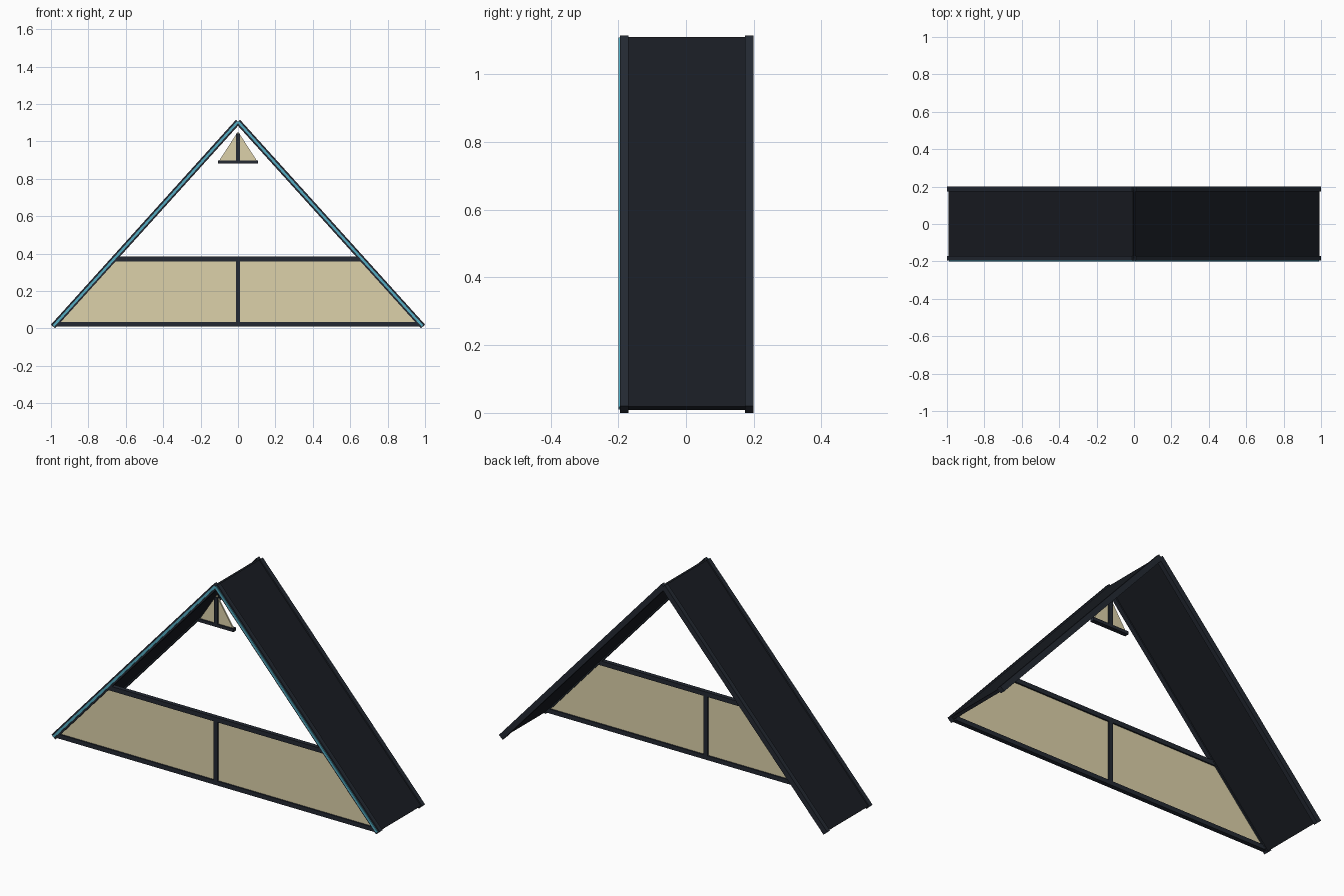
import bpy, bmesh, math
from mathutils import Vector

if "Cube" in bpy.data.objects:
    bpy.data.objects.remove(bpy.data.objects["Cube"])


def material(name, rgb):
    m = bpy.data.materials.new(name)
    m.diffuse_color = (*rgb, 1)
    m.use_nodes = True
    m.node_tree.nodes["Principled BSDF"].inputs["Base Color"].default_value = m.diffuse_color
    return m


DARK = material("dark_roofing", (0.010, 0.012, 0.017))
FRAME = material("dark_frame", (0.017, 0.022, 0.032))
CYAN = material("cyan_light", (0.09, 0.42, 0.55))
GLASS = material("warm_glass", (0.72, 0.64, 0.40))


def prism(name, profile, y0, y1, mat):
    """Extrude an x-z outline from y0 to y1."""
    bm = bmesh.new()
    face = bm.faces.new([bm.verts.new((x, y0, z)) for x, z in profile])
    ext = bmesh.ops.extrude_face_region(bm, geom=[face])
    verts = [v for v in ext["geom"] if isinstance(v, bmesh.types.BMVert)]
    bmesh.ops.translate(bm, verts=verts, vec=(0, y1 - y0, 0))
    bmesh.ops.recalc_face_normals(bm, faces=bm.faces)
    me = bpy.data.meshes.new(name)
    bm.to_mesh(me)
    bm.free()
    ob = bpy.data.objects.new(name, me)
    bpy.context.collection.objects.link(ob)
    me.materials.append(mat)
    return ob


def box(name, x0, x1, z0, z1, y0, y1, mat):
    return prism(name, [(x0, z0), (x1, z0), (x1, z1), (x0, z1)], y0, y1, mat)


def sloped(name, side, thick, y0, y1, mat, inset=0.0):
    """Bar or slab running from an eave up to the ridge."""
    a, b = Vector((side * 0.989, 0.010)), Vector((0, 1.105))
    d = (b - a).normalized()
    a = a + d * inset
    n = Vector((-d.y, d.x)) * thick / 2
    return prism(name, [tuple(p) for p in (a - n, b - n, b + n, a + n)], y0, y1, mat)


# Roof slopes with edge trims and front light strips
for label, s in (("left", -1), ("right", 1)):
    sloped(label + "_roof_slab", s, 0.016, -0.185, 0.185, DARK, 0.005)
    sloped(label + "_front_trim", s, 0.030, -0.195, -0.170, FRAME)
    sloped(label + "_back_trim", s, 0.030, 0.175, 0.200, FRAME)
    sloped(label + "_light_strip", s, 0.012, -0.200, -0.194, CYAN, 0.005)

# Lower front window: rails, centre post and glass
F0, F1 = -0.195, -0.171
box("bottom_rail", -0.975, 0.975, 0.010, 0.034, F0, F1, FRAME)
box("top_rail", -0.665, 0.665, 0.358, 0.383, F0, F1, FRAME)
box("centre_post", -0.012, 0.012, 0.02, 0.37, F0, F1, FRAME)
prism("lower_glass", [(-0.955, 0.025), (0.955, 0.025), (0.655, 0.365), (-0.655, 0.365)],
      -0.187, -0.179, GLASS)

# Small gable window below the ridge
box("gable_sill", -0.108, 0.108, 0.881, 0.898, F0, F1, FRAME)
box("gable_post", -0.011, 0.011, 0.885, 1.043, F0, F1, FRAME)
prism("gable_glass", [(-0.105, 0.89), (0.105, 0.89), (0, 1.052)], -0.187, -0.179, GLASS)
